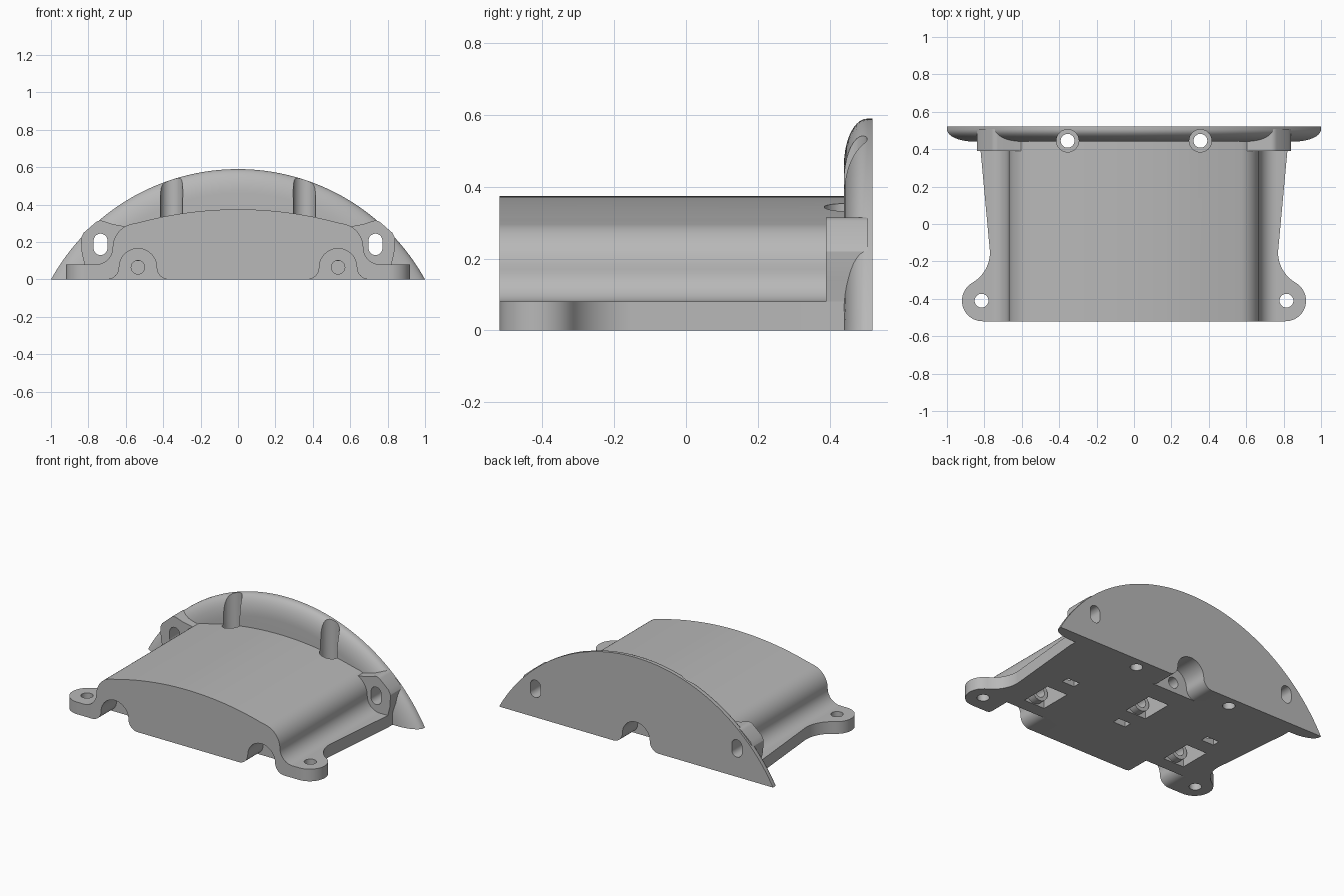
import bpy, bmesh, math

if "Cube" in bpy.data.objects:
    bpy.data.objects.remove(bpy.data.objects["Cube"])

grey = bpy.data.materials.new("plain_grey")
grey.use_nodes = True
COLOUR = (0.48, 0.48, 0.48, 1)
grey.diffuse_color = COLOUR
for node in grey.node_tree.nodes:
    if node.type == 'BSDF_PRINCIPLED':
        node.inputs["Base Color"].default_value = COLOUR


def arc(cx, cy, r, start, end, n=12):
    angles = [math.radians(start + (end - start) * i / n) for i in range(n + 1)]
    return [(cx + r * math.cos(a), cy + r * math.sin(a)) for a in angles]


def circle(cx, cy, r):
    return arc(cx, cy, r, 0, 360, 32)[:-1]


def rect(cx, cy, w, h):
    return [(cx + i * w / 2, cy + j * h / 2) for i, j in ((-1, -1), (1, -1), (1, 1), (-1, 1))]


def mirrored(half):
    return half + [(-x, y) for x, y in reversed(half) if abs(x) > 0.001]


def loft(name, rings):
    """Skin equal-length rings of 3D points and cap both ends."""
    bm = bmesh.new()
    loops = [[bm.verts.new(p) for p in ring] for ring in rings]
    n = len(loops[0])
    for a, b in zip(loops, loops[1:]):
        for i in range(n):
            j = (i + 1) % n
            bm.faces.new((a[i], a[j], b[j], b[i]))
    bm.faces.new(loops[0])
    bm.faces.new(loops[-1])
    bmesh.ops.recalc_face_normals(bm, faces=bm.faces[:])
    mesh = bpy.data.meshes.new(name)
    bm.to_mesh(mesh)
    bm.free()
    ob = bpy.data.objects.new(name, mesh)
    bpy.context.collection.objects.link(ob)
    mesh.materials.append(grey)
    return ob


def prism_y(name, pts, a, b):
    return loft(name, [[(x, y, z) for x, z in pts] for y in (a, b)])


def prism_z(name, pts, a, b):
    return loft(name, [[(x, y, z) for x, y in pts] for z in (a, b)])


parts, cutters, collars = [], [], []

# Arched body with rounded shoulders and flared foot
R_TOP = 2.04
crown = [(0.575 * i / 12, 0) for i in range(12)]
crown = [(x, 0.375 - R_TOP + math.sqrt(R_TOP ** 2 - x * x)) for x, _ in crown]
half = crown + arc(0.54, 0.17, 0.13, 74, 0) + arc(0.76, 0.17, 0.09, 180, 270) + [(0.76, 0)]
parts.append(prism_y("arched_body", mirrored(half), -0.52, 0.52))

# Base plate with two rounded ears
half = arc(0.81, -0.41, 0.11, -90, 60, 20) + arc(0.96, -0.15, 0.19, 240, 180) + [(0.82, 0.39), (0.82, 0.51)]
parts.append(prism_z("base_plate", mirrored(half), 0, 0.08))

# Domed end rim, rounded on its front edge
R_RIM, DROP, ROUND = 1.142, 0.552, 0.13


def rim_ring(y, r):
    a = math.degrees(math.asin(DROP / r))
    return [(x, y, z) for x, z in arc(0, -DROP, r, a, 180 - a, 64)]


rings = []
for i in range(11):
    t = math.pi / 2 * (1 - i / 10)
    rings.append(rim_ring(0.505 - 0.065 * math.sin(t), R_RIM - ROUND * (1 - math.cos(t))))
rings.append(rim_ring(0.52, R_RIM))
parts.append(loft("end_rim", rings))

for s, side in ((1, "left"), (-1, "right")):
    # Slotted corner boss
    outline = [(0.6, 0), (0.82, 0), (0.82, 0.08), (0.835, 0.14), (0.84, 0.22), (0.825, 0.25)]
    outline += arc(0.735, 0.275, 0.04, 45, 100, 6) + [(0.67, 0.296), (0.6, 0.283)]
    parts.append(prism_y(side + "_corner_boss", [(s * x, z) for x, z in outline], 0.39, 0.507))
    slot = arc(0.735, 0.208, 0.037, 0, 180) + arc(0.735, 0.167, 0.037, 180, 360)
    cutters.append(prism_y("slot_cutter", [(s * x, z) for x, z in slot], 0.36, 0.6))
    # Ear hole, screw hole and its counterbore
    cutters.append(prism_z("ear_hole_cutter", circle(s * 0.815, -0.41, 0.037), -0.1, 0.2))
    cutters.append(prism_z("screw_hole_cutter", circle(s * 0.355, 0.445, 0.037), -0.1, 0.3))
    cutters.append(prism_z("counterbore_cutter", circle(s * 0.355, 0.445, 0.06), 0.2, 0.8))

# Flared end notches, each with a bolt channel, nut pocket and small slot
flare = [(0.165, -0.05)] + arc(0.165, 0.065, 0.065, 270, 180, 8) + arc(0, 0.065, 0.1, 0, 90)[1:]
for cx, d in ((0.535, 1), (-0.535, 1), (0, -1)):
    notch = [(cx + x, z) for x, z in mirrored(flare)]
    cutters.append(prism_y("notch_cutter", notch, -0.6 * d, -0.36 * d))
    pocket_y = -0.17 if d > 0 else 0.12
    slot_y = 0.06 if d > 0 else -0.11
    cutters.append(prism_z("pocket_cutter", rect(cx, pocket_y, 0.15, 0.21), -0.1, 0.14))
    cutters.append(prism_z("small_slot_cutter", rect(cx, slot_y, 0.09, 0.05), -0.1, 0.1))
    channel = prism_y("channel_cutter", circle(cx, 0.065, 0.036), -0.45 * d, slot_y)
    cutters.append(channel)
    # Raised collar around the channel on the pocket wall
    wall = pocket_y - 0.105
    collars.append((prism_y("pocket_collar", circle(cx, 0.065, 0.06), wall - 0.01, wall + 0.05), channel))


def cut(ob, tool):
    mod = ob.modifiers.new("cut", 'BOOLEAN')
    mod.operation = 'DIFFERENCE'
    mod.solver = 'EXACT'
    mod.object = tool
    bpy.context.view_layer.objects.active = ob
    bpy.ops.object.modifier_apply(modifier=mod.name)


for part in parts:
    for tool in cutters:
        cut(part, tool)
for collar, channel in collars:
    cut(collar, channel)
    parts.append(collar)
for tool in cutters:
    bpy.data.objects.remove(tool)

# Smooth curved faces, keep machined edges sharp
bpy.ops.object.select_all(action='DESELECT')
for part in parts:
    part.select_set(True)
bpy.context.view_layer.objects.active = parts[0]
bpy.ops.object.shade_smooth_by_angle(angle=math.radians(30))
